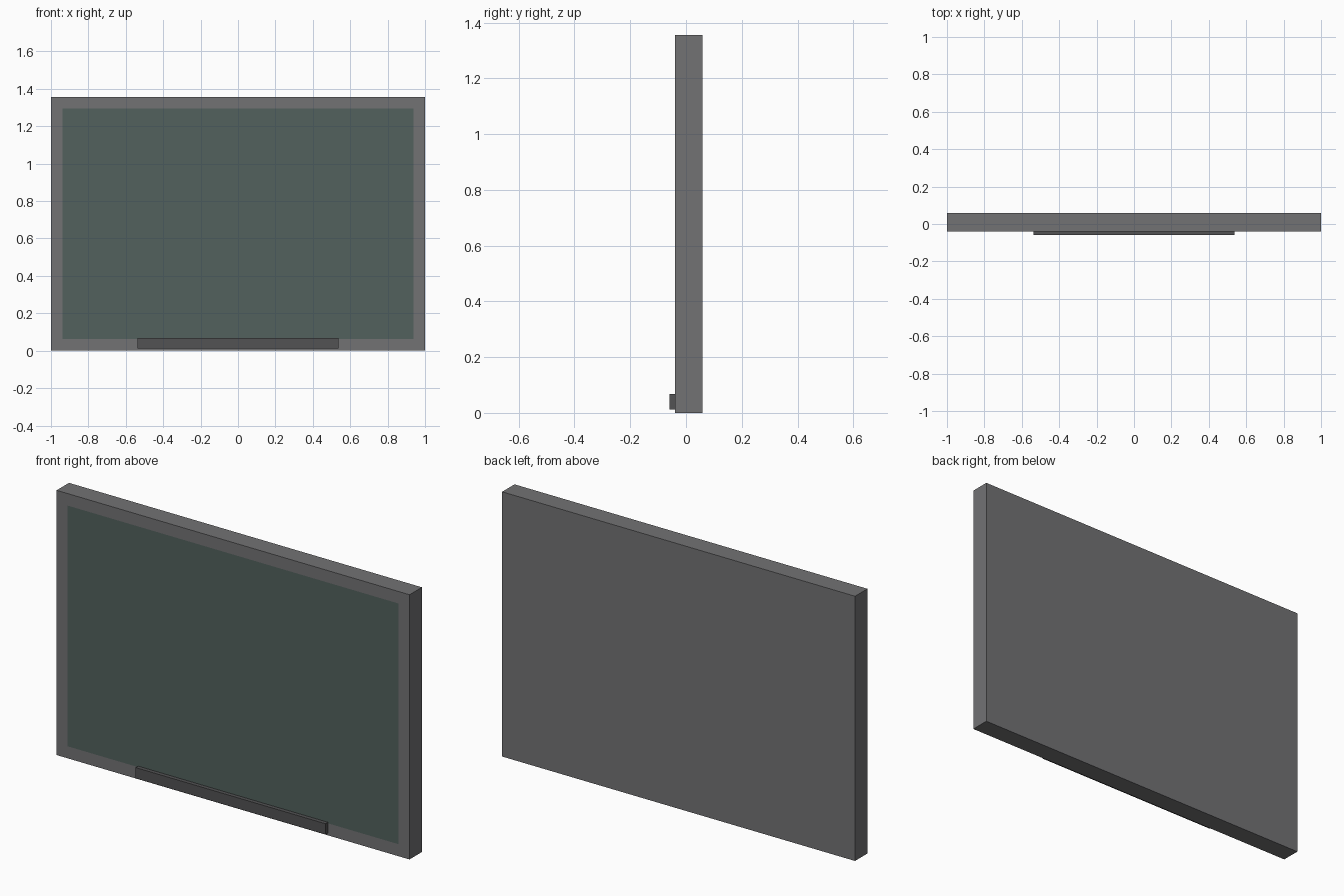
import bpy
import bmesh

if "Cube" in bpy.data.objects:
    bpy.data.objects.remove(bpy.data.objects["Cube"])

FRONT, BACK = -0.04, 0.06
HEIGHT, BEZEL = 1.356, 0.087


def material(name, rgb):
    mat = bpy.data.materials.new(name)
    mat.diffuse_color = (*rgb, 1)
    mat.use_nodes = True
    mat.node_tree.nodes["Principled BSDF"].inputs["Base Color"].default_value = mat.diffuse_color
    return mat


def box(name, lo, hi, mat):
    size = [b - a for a, b in zip(lo, hi)]
    mid = [(a + b) / 2 for a, b in zip(lo, hi)]
    bm = bmesh.new()
    bmesh.ops.create_cube(bm, size=1)
    bmesh.ops.scale(bm, vec=size, verts=bm.verts)
    bmesh.ops.translate(bm, vec=mid, verts=bm.verts)
    mesh = bpy.data.meshes.new(name)
    bm.to_mesh(mesh)
    bm.free()
    mesh.materials.append(mat)
    obj = bpy.data.objects.new(name, mesh)
    bpy.context.collection.objects.link(obj)
    return obj


frame_grey = material("frame_grey", (0.17, 0.17, 0.175))
tray_grey = material("dark_grey", (0.085, 0.085, 0.088))
screen_green = material("screen_green", (0.085, 0.12, 0.11))

# Casing: a slab whose front face is inset and opened for the screen
casing = box("casing", (-1, FRONT, 0), (1, BACK, HEIGHT), frame_grey)
bm = bmesh.new()
bm.from_mesh(casing.data)
bm.normal_update()
front = min(bm.faces, key=lambda f: f.normal.y)
bmesh.ops.inset_region(bm, faces=[front], thickness=BEZEL)
opening = [v.co.copy() for v in front.verts]
bmesh.ops.delete(bm, geom=[front], context='FACES_ONLY')
bm.to_mesh(casing.data)
bm.free()

# Screen: flat panel flush with the bezel
mesh = bpy.data.meshes.new("screen")
mesh.from_pydata(opening, [], [range(len(opening))])
mesh.materials.append(screen_green)
bpy.context.collection.objects.link(bpy.data.objects.new("screen", mesh))

# Tray: raised bar along the lower bezel
box("tray", (-0.538, -0.06, 0.012), (0.538, FRONT, 0.067), tray_grey)
